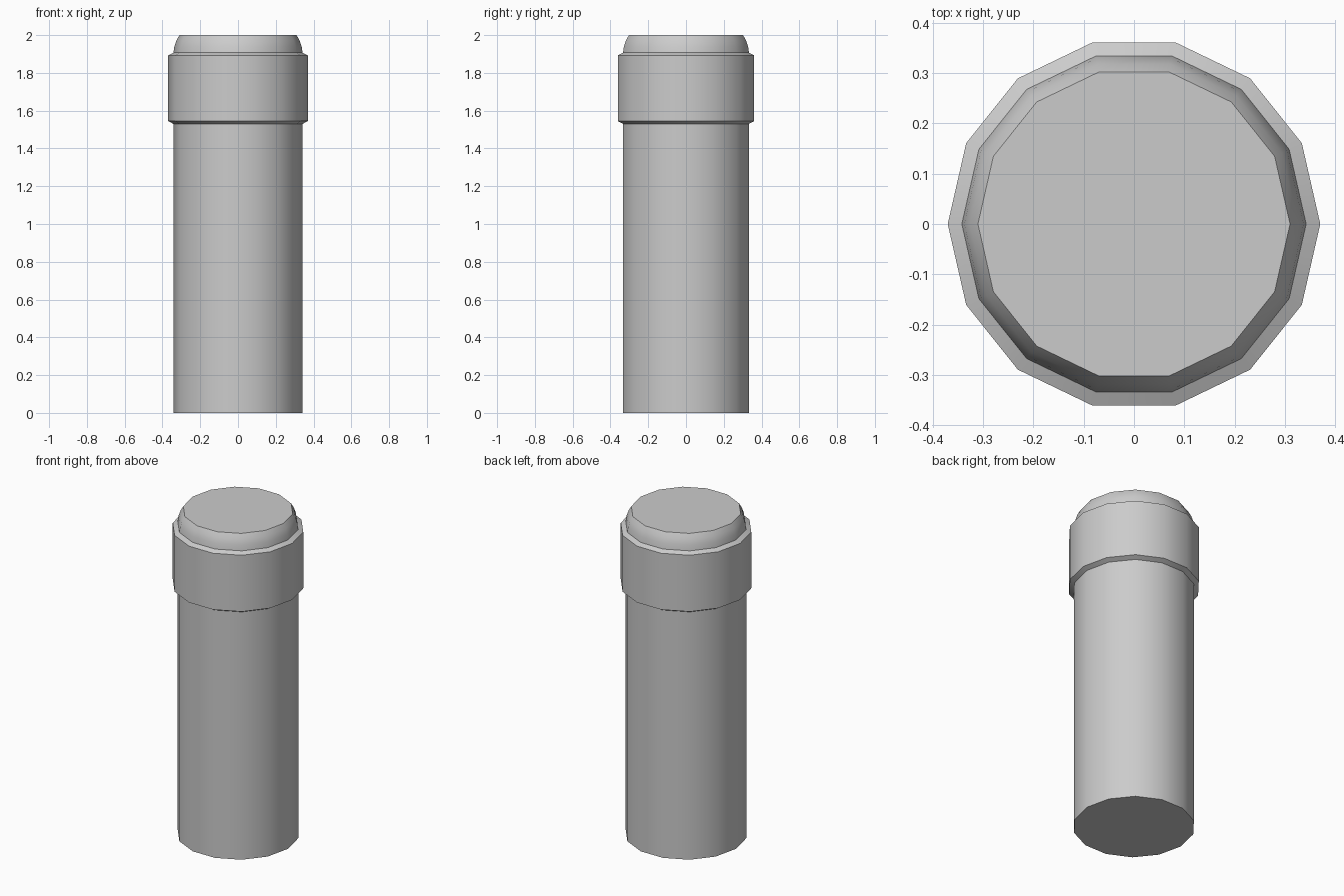
import bpy, bmesh, math

if "Cube" in bpy.data.objects:
    bpy.data.objects.remove(bpy.data.objects["Cube"])

SIDES = 14


def lathe(name, profile, cap_bottom=False, cap_top=False):
    """Turn an (radius, z) profile into a 14-sided part."""
    bm = bmesh.new()
    rings = []
    for r, z in profile:
        rings.append([bm.verts.new((r * math.cos(2 * math.pi * i / SIDES),
                                    r * math.sin(2 * math.pi * i / SIDES), z))
                      for i in range(SIDES)])
    for low, high in zip(rings, rings[1:]):
        for i in range(SIDES):
            j = (i + 1) % SIDES
            bm.faces.new((low[i], low[j], high[j], high[i]))
    if cap_bottom:
        bm.faces.new(rings[0][::-1])
    if cap_top:
        bm.faces.new(rings[-1])
    mesh = bpy.data.meshes.new(name)
    bm.to_mesh(mesh)
    bm.free()
    obj = bpy.data.objects.new(name, mesh)
    bpy.context.collection.objects.link(obj)
    bpy.ops.object.select_all(action='DESELECT')
    obj.select_set(True)
    bpy.context.view_layer.objects.active = obj
    bpy.ops.object.shade_smooth_by_angle(angle=math.radians(30))
    return obj


# Straight post
lathe("shaft", [(0.342, 0), (0.342, 1.53)], cap_bottom=True)

# Wider band with chamfered rims
lathe("collar", [(0.342, 1.53), (0.37, 1.545), (0.37, 1.893), (0.342, 1.907)])

# Rounded shoulder and flat top
lathe("top_cap", [(0.342, 1.907), (0.337, 1.94), (0.326, 1.972), (0.31, 2.0)],
      cap_top=True)
